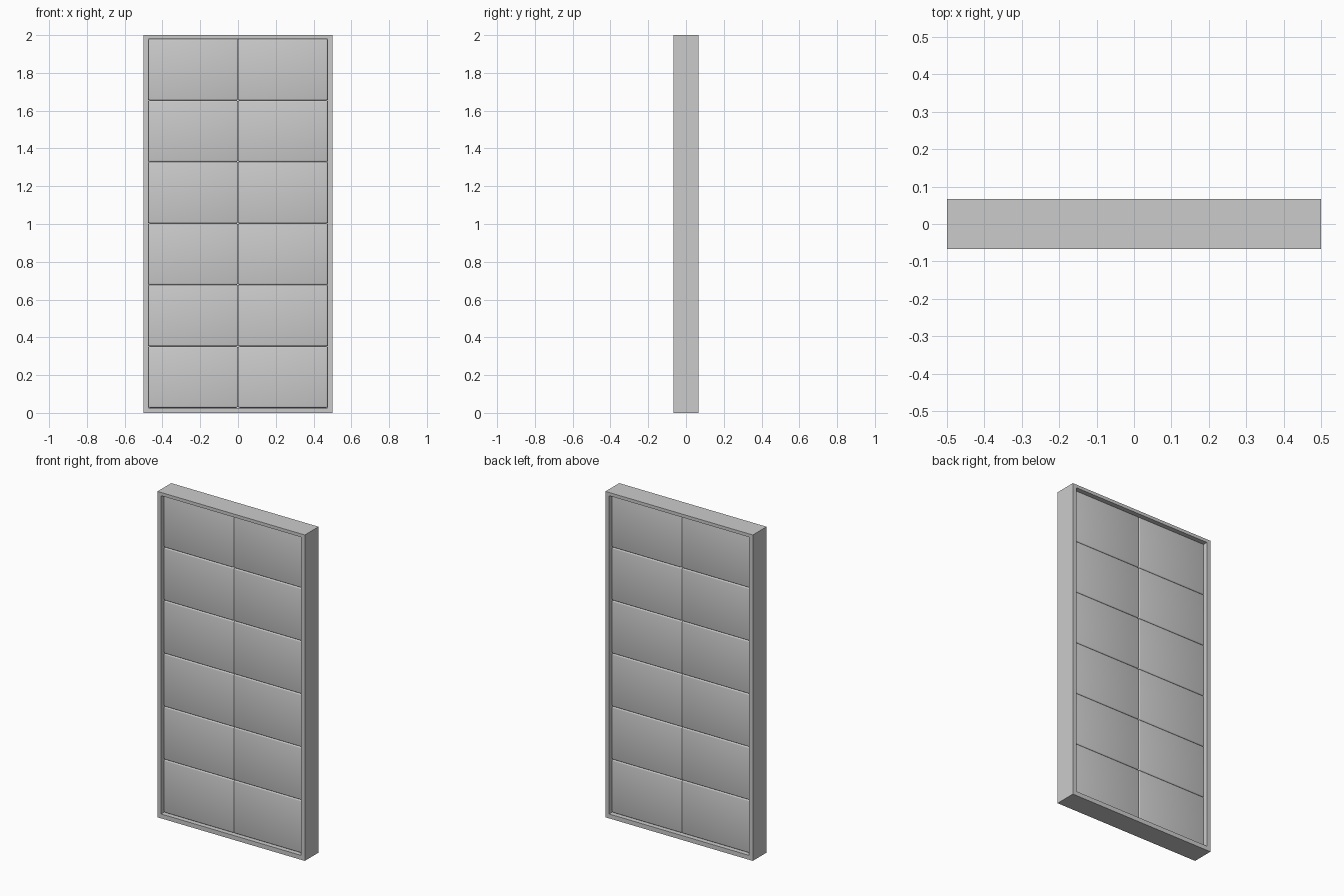
import bpy, bmesh

if "Cube" in bpy.data.objects:
    bpy.data.objects.remove(bpy.data.objects["Cube"])

W, H, D = 0.5, 2.0, 0.0665          # half width, height, half depth
IX, Z0, Z1 = 0.475, 0.027, 1.98     # opening
PY, COLS, ROWS = 0.043, 2, 6        # panel half depth and grid


def make_object(name, bm):
    mesh = bpy.data.meshes.new(name)
    bm.to_mesh(mesh)
    bm.free()
    obj = bpy.data.objects.new(name, mesh)
    bpy.context.collection.objects.link(obj)
    return obj


# Outer frame: rectangular ring with mitred corners
bm = bmesh.new()
rings = []
for x, za, zb in ((W, 0, H), (IX, Z0, Z1)):
    for y in (-D, D):
        rings.append([bm.verts.new((px, y, pz)) for px, pz in
                      ((-x, za), (x, za), (x, zb), (-x, zb))])
outer_f, outer_b, inner_f, inner_b = rings
loop = [outer_f, outer_b, inner_b, inner_f]
for a, b in zip(loop, loop[1:] + loop[:1]):
    for i in range(4):
        j = (i + 1) % 4
        bm.faces.new((a[i], a[j], b[j], b[i]))
bmesh.ops.recalc_face_normals(bm, faces=bm.faces)
make_object("frame", bm)

# Panels: touching softened blocks, visible on both sides
pw, ph = 2 * IX / COLS, (Z1 - Z0) / ROWS
for c in range(COLS):
    for r in range(ROWS):
        bm = bmesh.new()
        bmesh.ops.create_cube(bm, size=1)
        bmesh.ops.scale(bm, vec=(pw, 2 * PY, ph), verts=bm.verts)
        panel = make_object(f"panel_{c + 1}_{r + 1}", bm)
        panel.location = (-IX + (c + 0.5) * pw, 0, Z0 + (r + 0.5) * ph)
        bevel = panel.modifiers.new("soft_edges", "BEVEL")
        bevel.width, bevel.segments = 0.008, 3
        panel.data.shade_smooth()
